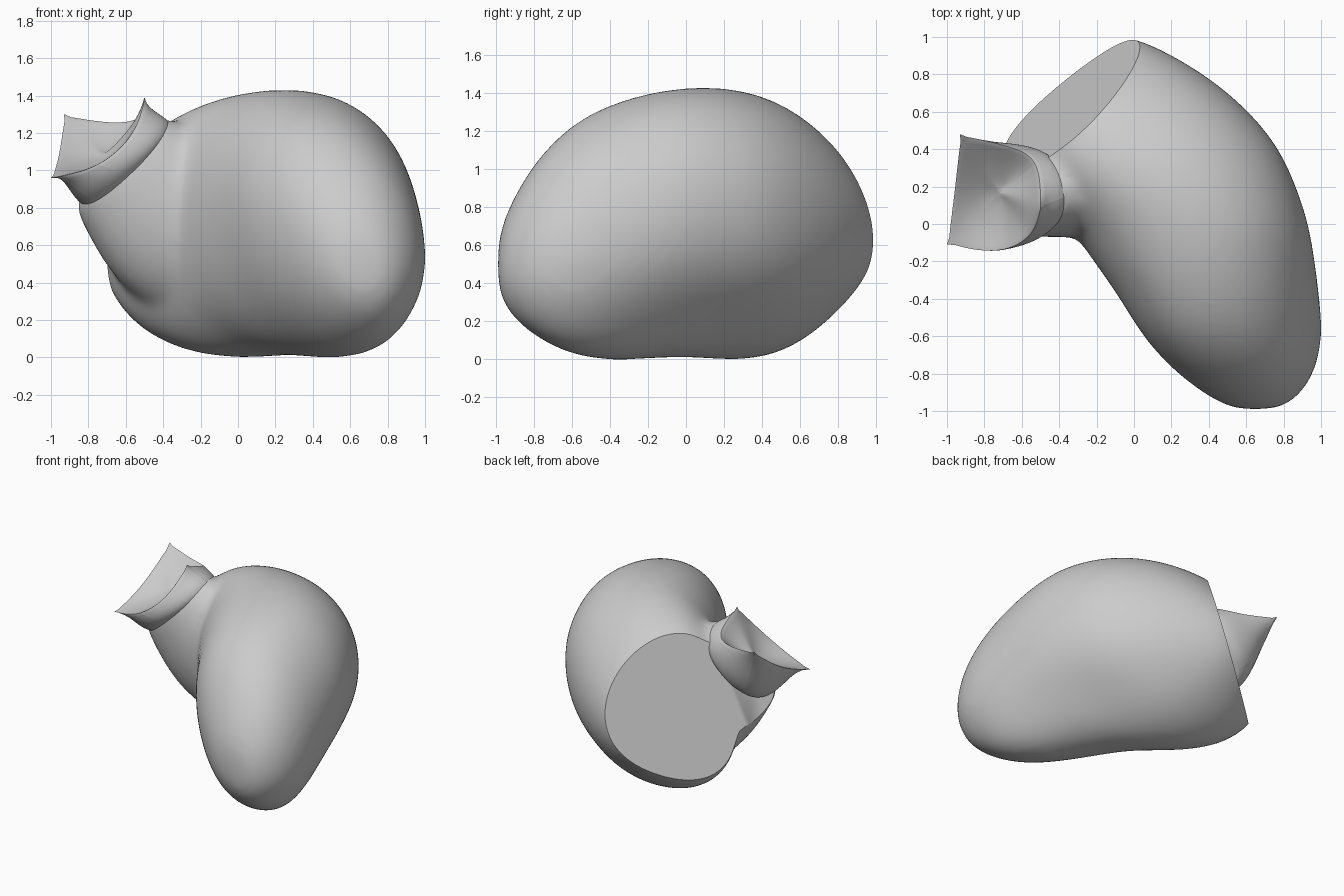
import bpy, bmesh
from math import sin, cos, pi, exp
from mathutils import Vector

if "Cube" in bpy.data.objects:
    bpy.data.objects.remove(bpy.data.objects["Cube"])


def loft(bm, rings):
    """Skin a list of equal-length rings and close both ends."""
    vr = [[bm.verts.new(p) for p in r] for r in rings]
    n = len(rings[0])
    for a, b in zip(vr, vr[1:]):
        for i in range(n):
            bm.faces.new((a[i], a[(i + 1) % n], b[(i + 1) % n], b[i]))
    for r in (vr[0], vr[-1]):
        c = bm.verts.new(sum((v.co for v in r), Vector()) / n)
        for i in range(n):
            bm.faces.new((c, r[i], r[(i + 1) % n]))
    bmesh.ops.recalc_face_normals(bm, faces=bm.faces[:])
    return vr


def spow(v, e):
    return abs(v) ** e * (1 if v >= 0 else -1)


def make_object(name, bm):
    me = bpy.data.meshes.new(name)
    bm.to_mesh(me)
    bm.free()
    ob = bpy.data.objects.new(name, me)
    bpy.context.collection.objects.link(ob)
    return ob


# body slices along y: y, x left, x right, z low, z high
SLICES = [(-0.99, 0.55, 0.75, 0.38, 0.62), (-0.95, 0.44, 0.86, 0.25, 0.78),
          (-0.8, 0.23, 0.97, 0.11, 1.05), (-0.6, 0.05, 1.01, 0.01, 1.25),
          (-0.4, -0.07, 1.0, -0.02, 1.35), (-0.2, -0.22, 0.98, -0.01, 1.41),
          (0.0, -0.36, 0.95, 0.0, 1.44), (0.2, -0.58, 0.88, -0.02, 1.44),
          (0.4, -0.76, 0.79, -0.01, 1.40), (0.6, -0.74, 0.63, 0.07, 1.30),
          (0.8, -0.57, 0.39, 0.24, 1.12), (0.95, -0.33, 0.12, 0.42, 0.89),
          (1.0, -0.17, -0.02, 0.57, 0.73)]


def body_ring(s):
    y, x0, x1, z0, z1 = s
    shear = max(-0.17, min(0.1, 0.29 * y))
    dent = 0.05 + 0.06 * exp(-((y - 0.1) / 0.45) ** 2)
    ring = []
    for i in range(24):
        a = 2 * pi * i / 24
        d = ((a - 1.75 * pi + pi) % (2 * pi) - pi) / 0.5
        k = 1 - dent * exp(-d * d)
        dz = k * (z1 - z0) / 2 * spow(sin(a), 0.94)
        x = (x0 + x1) / 2 + k * (x1 - x0) / 2 * spow(cos(a), 0.94) + shear * dz
        ring.append(Vector((x, y, (z0 + z1) / 2 + dz)))
    return ring


# outflow neck: centre, radius in the xz plane, radius in y
NECK = [((0.05, 0.3, 0.5), 0.48, 0.3), ((-0.22, 0.26, 0.68), 0.52, 0.34),
        ((-0.44, 0.21, 0.86), 0.45, 0.29), ((-0.6, 0.17, 1.01), 0.365, 0.24),
        ((-0.66, 0.17, 1.07), 0.34, 0.22)]


def neck_ring(c, r, ry, n=16):
    return [Vector(c) + Vector((0.71 * r * cos(t), ry * sin(t), 0.71 * r * cos(t)))
            for t in (2 * pi * i / n for i in range(n))]


bm = bmesh.new()
loft(bm, [body_ring(s) for s in SLICES])
loft(bm, [neck_ring(*k) for k in NECK])
chamber = make_object("chamber_body", bm)
sub = chamber.modifiers.new("round", 'SUBSURF')
sub.levels = 2
rem = chamber.modifiers.new("merge", 'REMESH')
rem.mode = 'VOXEL'
rem.voxel_size = 0.025
smo = chamber.modifiers.new("soften", 'SMOOTH')
smo.factor = 0.5
smo.iterations = 26

# flat slanted cut on the back left
ev = chamber.evaluated_get(bpy.context.evaluated_depsgraph_get())
bm = bmesh.new()
bm.from_mesh(ev.to_mesh())
ev.to_mesh_clear()
chamber.modifiers.clear()
res = bmesh.ops.bisect_plane(bm, geom=bm.verts[:] + bm.edges[:] + bm.faces[:], dist=1e-5,
                             plane_co=(-0.34, 0.68, 0.6), plane_no=(-0.66, 0.7, 0.25),
                             clear_outer=True)
edges = [e for e in res['geom_cut'] if isinstance(e, bmesh.types.BMEdge)]
bmesh.ops.holes_fill(bm, edges=edges, sides=0)
bm.to_mesh(chamber.data)
bm.free()

# flared three-pointed valve collar with a sunken cup
RIM = [Vector(p) for p in [(-0.5, 0.08, 1.39), (-0.5, 0.36, 1.27), (-0.68, 0.42, 1.25),
                           (-0.93, 0.48, 1.30), (-0.96, 0.18, 1.06), (-1.0, -0.11, 0.96),
                           (-0.74, -0.17, 1.01), (-0.54, -0.08, 1.2)]]
base = neck_ring((-0.55, 0.17, 0.97), 0.36, 0.25, 8)
mid = [b.lerp(r, 0.5) for b, r in zip(base, RIM)]
mid_centre = sum(mid, Vector()) / 8
mid = [mid_centre + (p - mid_centre) * 1.1 for p in mid]
cup_centre = Vector((-0.74, 0.17, 1.09))
cup = [r.lerp(cup_centre, 0.4) - Vector((-0.02, 0, 0.02)) for r in RIM]
cup_floor = [r.lerp(cup_centre, 0.8) - Vector((-0.02, 0, 0.02)) for r in RIM]
bm = bmesh.new()
ce = bm.edges.layers.float.new('crease_edge')
cv = bm.verts.layers.float.new('crease_vert')
vr = loft(bm, [base, mid, RIM, cup, cup_floor])
rim = vr[2]
for e in bm.edges:
    if e.verts[0] in rim and e.verts[1] in rim:
        e[ce] = 0.8
for i in (0, 3, 5):
    rim[i][cv] = 1.0
collar = make_object("valve_collar", bm)
rnd = collar.modifiers.new("round", 'SUBSURF')
rnd.levels = rnd.render_levels = 3

# smooth shading with crisp cut edge
for ob in (chamber, collar):
    bpy.ops.object.select_all(action='DESELECT')
    ob.select_set(True)
    bpy.context.view_layer.objects.active = ob
    bpy.ops.object.shade_smooth_by_angle(angle=0.7)
